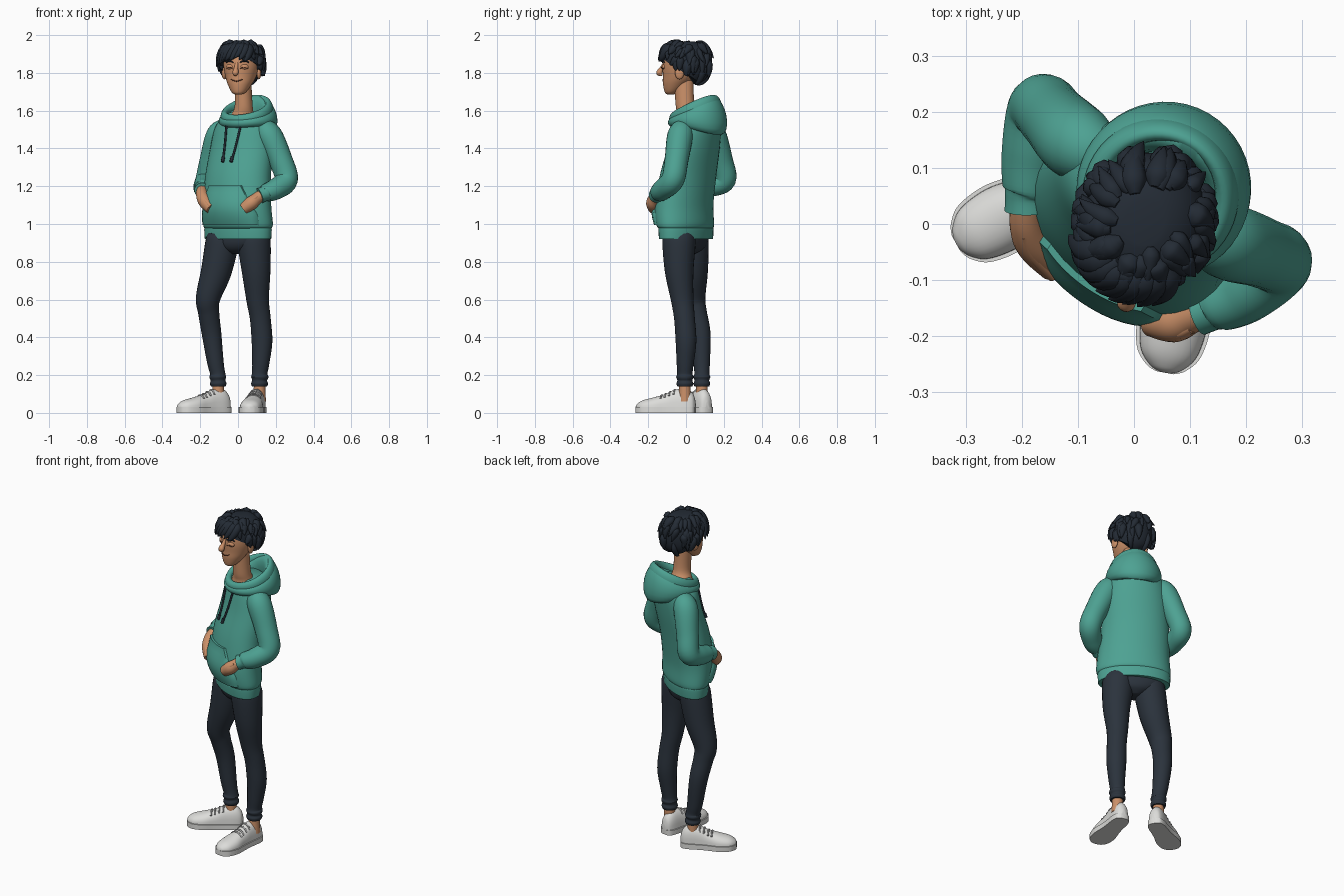
import bpy, bmesh, random
from math import sin, cos, pi, radians, sqrt
from mathutils import Vector, Quaternion

random.seed(4)
cube = bpy.data.objects.get("Cube")
if cube:
    bpy.data.objects.remove(cube)


def material(name, r, g, b):
    m = bpy.data.materials.new(name)
    m.use_nodes = True
    m.diffuse_color = (r, g, b, 1)
    bsdf = next(n for n in m.node_tree.nodes if n.type == 'BSDF_PRINCIPLED')
    bsdf.inputs["Base Color"].default_value = (r, g, b, 1)
    bsdf.inputs["Roughness"].default_value = 0.8
    return m


TEAL = material("teal fabric", .075, .36, .29)
JEANS = material("dark denim", .024, .033, .046)
HAIR = material("blue black hair", .017, .024, .035)
SKIN = material("skin", .6, .28, .14)
WHITE = material("white shoe", .72, .72, .7)
GREY = material("grey lace", .4, .4, .4)
BROWN = material("brown line", .12, .04, .02)


# Helpers
def build(name, sets, mat, loop=False):
    """Skin each list of closed rings into one object."""
    bm = bmesh.new()
    for rings in sets:
        vs = [[bm.verts.new(p) for p in ring] for ring in rings]
        n = len(vs[0])
        pairs = list(zip(vs, vs[1:])) + ([(vs[-1], vs[0])] if loop else [])
        for a, b in pairs:
            for j in range(n):
                k = (j + 1) % n
                bm.faces.new((a[j], a[k], b[k], b[j]))
        if not loop:
            bm.faces.new(vs[0])
            bm.faces.new(vs[-1])
    bmesh.ops.recalc_face_normals(bm, faces=bm.faces)
    me = bpy.data.meshes.new(name)
    bm.to_mesh(me)
    bm.free()
    ob = bpy.data.objects.new(name, me)
    bpy.context.collection.objects.link(ob)
    me.materials.append(mat)
    bpy.ops.object.select_all(action='DESELECT')
    ob.select_set(True)
    bpy.context.view_layer.objects.active = ob
    bpy.ops.object.shade_smooth_by_angle(angle=radians(50))
    return ob


def spline(rows, n=6):
    """Catmull-Rom resampling of number rows."""
    rows = [Vector(r) for r in rows]
    out = []
    for i in range(len(rows) - 1):
        p0, p1, p2, p3 = rows[max(i - 1, 0)], rows[i], rows[i + 1], rows[min(i + 2, len(rows) - 1)]
        for k in range(n):
            t = k / n
            out.append(p1 + (p2 - p0) * (t / 2) + (p0 * 2 - p1 * 5 + p2 * 4 - p3) * (t * t / 2)
                       + (p1 * 3 - p0 - p2 * 3 + p3) * (t ** 3 / 2))
    return out + [rows[-1]]


def axes(yaw):
    a = radians(yaw)
    return Vector((cos(a), sin(a), 0)), Vector((sin(a), -cos(a), 0))


def stack(rows, sides=36):
    """Horizontal ellipses: z, x, y, half width, half depth, yaw."""
    rings = []
    for z, x, y, a, b, yaw in spline(rows):
        u, f = axes(yaw)
        rings.append([Vector((x, y, z)) + u * a * cos(t) - f * b * sin(t)
                      for t in (2 * pi * j / sides for j in range(sides))])
    return rings


def surf(rows, u, z, off=0):
    """Point on the front of a stack."""
    z, x, y, a, b, yaw = min(spline(rows, 24), key=lambda r: abs(r[0] - z))
    du, df = axes(yaw)
    return Vector((x, y, z)) + du * u + df * (b * sqrt(max(0, 1 - (u / a) ** 2)) + off)


def tube(pts, sides=20, n=6):
    """Round sweep through rows of x, y, z, radius."""
    pts = spline(pts, n)
    pos = [p.to_3d() if len(p) == 3 else Vector(p[:3]) for p in pts]
    rings, q, last = [], Quaternion(), Vector((0, 0, 1))
    for i, p in enumerate(pos):
        t = (pos[min(i + 1, len(pos) - 1)] - pos[max(i - 1, 0)]).normalized()
        q = last.rotation_difference(t) @ q
        last = t
        r = max(pts[i][3], .0005)
        rings.append([p + q @ Vector((r * cos(a), r * sin(a), 0))
                      for a in (2 * pi * j / sides for j in range(sides))])
    return rings


def blob(name, center, size, yaw, mat):
    c = Vector(center)
    rows = [(c.z - size[2] * cos(t), c.x, c.y, size[0] * sin(t), size[1] * sin(t), yaw)
            for t in (.05 + (pi - .1) * i / 8 for i in range(9))]
    return build(name, [stack(rows, 16)], mat)


# Hoodie body and hem
torso = [(.975, 0, 0, .198, .108, -34), (1.0, 0, -.005, .207, .122, -34), (1.1, -.005, -.01, .2, .13, -34),
         (1.25, 0, .01, .19, .13, -33), (1.4, .02, .04, .18, .122, -30), (1.5, .03, .055, .165, .118, -28),
         (1.55, .035, .06, .135, .112, -28), (1.59, .035, .05, .08, .075, -28)]
build("hoodie_body", [stack(torso)], TEAL)
hem = [(.92, 0, 0, .196, .104, -34), (.925, 0, 0, .2, .108, -34), (.975, 0, 0, .202, .111, -34),
       (.985, 0, 0, .196, .105, -34)]
build("hoodie_hem", [stack(hem)], TEAL)


# Front pocket with slanted sides
def pocket_ring(i):
    t = i / 10
    z = .995 + .21 * t
    half = .175 - .075 * max(0, (t - .25) / .75)
    us = [half * (k / 8 - 1) for k in range(17)]
    outer = [surf(torso, u, z, .012 + .016 * sin(pi * min(t + .1, 1)) * (1 - (u / half) ** 4)) for u in us]
    return outer + [surf(torso, u, z, -.01) for u in reversed(us)]


build("hoodie_pocket", [[pocket_ring(i) for i in range(11)]], TEAL)


# Hood: a standing rim and a folded drape, both looping round the neck
def hood_band(shape):
    rings = []
    for i in range(48):
        p = 2 * pi * i / 48
        k = (1 + cos(p)) / 2
        u, f = axes(-30)
        d = u * sin(p) - f * cos(p)
        radius, z, w, h = shape(k)
        rings.append([Vector((.05, .055, z)) + d * (radius + w * cos(a) - .2 * h * sin(a) * k) + Vector((0, 0, h * sin(a)))
                      for a in (2 * pi * j / 16 for j in range(16))])
    return rings


build("hood_rim", [hood_band(lambda k: (.125 - .012 * k, 1.552 + .088 * k, .02, .026 + .018 * k))], TEAL, True)
build("hood_drape", [hood_band(lambda k: (.122 - .004 * k, 1.535 + .04 * k, .028 + .014 * k, .026 + .078 * k * k))],
      TEAL, True)

# Sleeves, hands and thumbs
arms = {
    "right": [(-.055, .12, 1.51, .05), (-.1, .145, 1.47, .068), (-.14, .185, 1.34, .062), (-.165, .205, 1.235, .06),
              (-.18, .13, 1.2, .056), (-.187, .065, 1.187, .048), (-.19, .05, 1.184, .04), (-.19, .025, 1.178, .041)],
    "left": [(.12, -.005, 1.51, .05), (.165, -.03, 1.47, .068), (.225, -.05, 1.34, .063), (.256, -.07, 1.235, .061),
             (.2, -.12, 1.185, .056), (.15, -.145, 1.165, .048), (.14, -.15, 1.16, .04), (.115, -.158, 1.15, .041)]}
hands = {
    "right": [(-.19, .04, 1.18, .03), (-.19, 0, 1.155, .032), (-.175, -.035, 1.12, .036), (-.14, -.075, 1.08, .03)],
    "left": [(.13, -.152, 1.156, .03), (.1, -.165, 1.135, .031), (.07, -.175, 1.11, .036), (.03, -.17, 1.08, .03)]}
for side in arms:
    build(side + "_sleeve", [tube(arms[side], 24)], TEAL)
    palm = hands[side]
    thumb = [(x * 1.02, y - .018, z + .012, r) for (x, y, z, _), r in zip(palm[1:], (.012, .015, .011))]
    build(side + "_hand", [tube(palm), tube(thumb, 10)], SKIN)

# Drawstrings
for name, u in (("right", -.045), ("left", .045)):
    path = [(*surf(torso, u * (1 - .1 * i), 1.545 - .053 * i, .007), .006) for i in range(5)]
    tip = [(*surf(torso, u * .6, z, .008), .009) for z in (1.355, 1.325)]
    build(name + "_drawstring", [tube(path, 8), tube(tip, 8)], HAIR)

# Trousers with bunched ankles
legs = {
    "right": [(-.08, .03, .95, .08), (-.085, .032, .9, .088), (-.115, .035, .75, .081), (-.158, .038, .61, .065),
              (-.155, .055, .53, .056), (-.14, .078, .42, .052), (-.12, .083, .27, .044), (-.108, .084, .21, .04),
              (-.107, .084, .19, .045), (-.106, .084, .172, .039), (-.105, .084, .155, .044), (-.105, .084, .14, .039)],
    "left": [(.08, -.035, .95, .08), (.085, -.037, .9, .088), (.096, -.036, .75, .076), (.104, -.02, .6, .06),
             (.118, -.008, .5, .055), (.127, 0, .38, .055), (.121, -.004, .27, .046), (.115, -.006, .21, .041),
             (.115, -.006, .19, .046), (.114, -.006, .172, .04), (.114, -.006, .155, .045), (.114, -.006, .14, .04)]}
for side in legs:
    build(side + "_trouser_leg", [tube(legs[side], 24)], JEANS)
    x, y = legs[side][-1][:2]
    build(side + "_ankle", [tube([(x, y, .17, .03), (x, y, .12, .031), (x, y, .06, .034)])], SKIN)
pelvis = [(.84, 0, .005, .03, .04, -28), (.865, 0, .003, .11, .075, -28), (.9, 0, 0, .16, .09, -30),
          (.95, 0, 0, .175, .092, -34)]
build("trouser_seat", [stack(pelvis)], JEANS)

# Shoes: distance along foot, half width, height
shape = spline([(0, .012, .06), (.04, .032, .1), (.15, .042, .128), (.35, .045, .122), (.5, .05, .1),
                (.7, .06, .082), (.88, .052, .067), (.97, .03, .05), (1, .01, .035)])
for side, heel, toe in (("right", (-.045, .115, 0), (-.317, -.035, 0)), ("left", (.113, .05, 0), (.055, -.265, 0))):
    heel, along = Vector(heel), Vector(toe) - Vector(heel)
    across = along.cross(Vector((0, 0, 1))).normalized()

    def foot(s, x, z):
        return heel + along * s + across * x + Vector((0, 0, z))

    def upper(s, w, h, a):
        return foot(s, w * cos(a), .02 + (h - .02) * max(0, sin(a)) ** .7)

    build(side + "_shoe", [[[upper(s, w, h, 2 * pi * j / 28) for j in range(28)] for s, w, h in shape]], WHITE)
    build(side + "_sole", [[[foot(s, x * (w + .006), z) for x, z in ((-1, 0), (1, 0), (1, .03), (-1, .03))]
                            for s, w, h in shape]], WHITE)
    rows = [min(shape, key=lambda r: abs(r[0] - s)) for s in (.36, .43, .5, .57)]
    build(side + "_laces", [tube([(*upper(*row, a), .005) for a in (.75, 1.2, pi / 2, 1.95, 2.4)], 8)
                            for row in rows], GREY)

# Head and neck
YAW = -15
U, F = axes(YAW)
head = [(z, .02 + F.x * f, -.015 + F.y * f, a, b, YAW) for z, f, a, b in (
    (1.685, .07, .015, .016), (1.698, .062, .038, .038), (1.74, .04, .064, .068), (1.78, .02, .081, .088),
    (1.83, .01, .093, .1), (1.88, .002, .095, .102), (1.93, 0, .08, .09), (1.955, 0, .05, .06))]
build("head", [stack(head)], SKIN)
neck = [(1.53, .022, .01, .075, .07, YAW), (1.58, .025, .01, .06, .058, YAW), (1.63, .03, -.005, .047, .05, YAW),
        (1.76, .025, -.012, .045, .052, YAW)]
build("neck", [stack(neck)], SKIN)

# Facial features
nose = [(*surf(head, 0, z, o), r) for z, o, r in
        ((1.85, -.006, .009), (1.825, .006, .011), (1.803, .02, .017), (1.793, .016, .012), (1.788, .006, .004))]
build("nose", [tube(nose, 14)], SKIN)
mouth = [(*surf(head, .011 * i, 1.757 + .0011 * i * i, .001), .0035 - .0006 * abs(i)) for i in range(-3, 4)]
build("mouth", [tube(mouth, 8, 3)], BROWN)
for name, m in (("right", -1), ("left", 1)):
    blob(name + "_eyelid", surf(head, .04 * m, 1.832, -.005), (.022, .011, .014), YAW + 22 * m, SKIN)
    lash = [(*surf(head, m * (.04 + .009 * i), 1.829 - .0012 * i * i, .007 - .0015 * i * i), .0025) for i in range(-2, 3)]
    build(name + "_lash", [tube(lash, 8, 3)], BROWN)
    brow = [(*surf(head, m * (.04 + .011 * i), 1.864 - .002 * i * i, .002), .0055 - .0012 * abs(i)) for i in range(-2, 3)]
    build(name + "_brow", [tube(brow, 8, 3)], HAIR)
    blob(name + "_ear", Vector((.02, -.01, 1.8)) + U * .094 * m, (.012, .024, .034), YAW + 15 * m, SKIN)


# Hair cap with a hairline low at the back, then layered locks
def hair_point(p, v, off=0):
    low = 1.812 + .072 * cos(p)
    z = 1.968 + (low - 1.968) * (1 - cos(min(v, 1) * pi / 2)) - max(0, v - 1) * .12
    r = max(0, 1 - abs((z - 1.85) / .12) ** 2.5) ** .4
    d = U * sin(p) * (.112 * r + off) + F * cos(p) * (.128 * r + off)
    return Vector((.018, .001, z + off * max(0, 1 - 1.6 * v))) + d


cap = [[hair_point(2 * pi * j / 40, .06 + .94 * i / 14) for j in range(40)] for i in range(15)]
cap.append([hair_point(2 * pi * j / 40, 1, -.025) for j in range(40)])
build("hair_cap", [cap], HAIR)


def lock(p, v, length, drift, width, lift):
    rows = []
    for i in range(5):
        t = i / 4
        rows.append((*hair_point(p + drift * t, min(v + length * t, 1.15), -.004 + lift * t * t),
                     width * (.45, 1, .9, .55, .03)[i]))
    return tube(rows, 8, 3)


locks = [lock(random.uniform(0, 2 * pi), random.uniform(.12, .8), random.uniform(.28, .42), random.uniform(-.35, .1),
              random.uniform(.016, .024), random.uniform(.012, .026)) for _ in range(85)]
build("hair_locks", locks, HAIR)
build("hair_fringe", [lock(-.75 + .2 * i, .4, .66 + .06 * (i % 3), -.45, .027, .026) for i in range(9)], HAIR)
build("hair_sideburns", [lock(m * 1.3, .75, .4, 0, .016, -.008) for m in (-1, 1)], HAIR)
